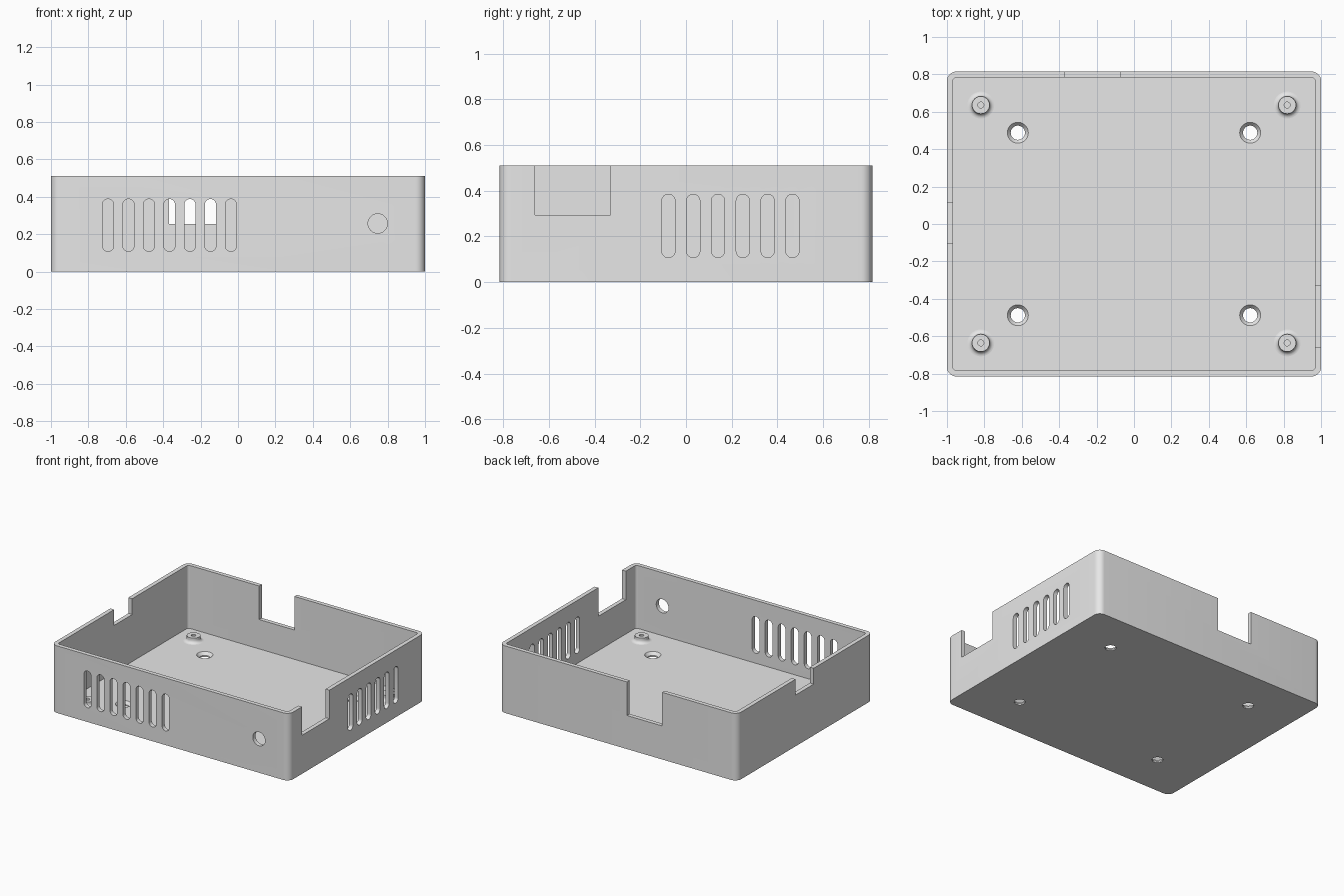
import bpy, bmesh
from math import pi, cos, sin, radians
from mathutils import Matrix, Vector

if "Cube" in bpy.data.objects:
    bpy.data.objects.remove(bpy.data.objects["Cube"], do_unlink=True)

LENGTH, DEPTH, HEIGHT = 2.0, 1.63, 0.51
WALL, FLOOR = 0.032, 0.032

grey = bpy.data.materials.new("light grey plastic")
grey.use_nodes = True
grey.diffuse_color = (0.8, 0.8, 0.8, 1)
grey.node_tree.nodes["Principled BSDF"].inputs["Base Color"].default_value = grey.diffuse_color

# Directions in which an outline is extruded: (first axis, second axis, depth axis)
UP = ((1, 0, 0), (0, 1, 0), (0, 0, 1))
FRONT = ((1, 0, 0), (0, 0, 1), (0, -1, 0))
SIDE = ((0, 1, 0), (0, 0, 1), (1, 0, 0))


def finish(name, bm):
    bmesh.ops.recalc_face_normals(bm, faces=bm.faces)
    mesh = bpy.data.meshes.new(name)
    bm.to_mesh(mesh)
    bm.free()
    mesh.materials.append(grey)
    ob = bpy.data.objects.new(name, mesh)
    bpy.context.collection.objects.link(ob)
    return ob


def outline(w, h, r, steps=8):
    """Rectangle with rounded corners; a slot or circle when r is half a side."""
    if r == 0:
        return [(-w / 2, -h / 2), (w / 2, -h / 2), (w / 2, h / 2), (-w / 2, h / 2)]
    pts = []
    for i, (sx, sy) in enumerate([(1, 1), (-1, 1), (-1, -1), (1, -1)]):
        for k in range(steps + 1):
            a = (i + k / steps) * pi / 2
            p = (round(sx * (w / 2 - r) + r * cos(a), 6),
                 round(sy * (h / 2 - r) + r * sin(a), 6))
            if not pts or (p != pts[-1] and p != pts[0]):
                pts.append(p)
    return pts


def prism(name, w, h, r, centre, axes, d0, d1):
    """Rounded outline centred on two axes, extruded along the third from d0 to d1."""
    u, v, n = map(Vector, axes)
    bm = bmesh.new()
    origin = u * centre[0] + v * centre[1]
    rings = [[bm.verts.new(origin + u * a + v * b + n * d) for a, b in outline(w, h, r)]
             for d in (d0, d1)]
    count = len(rings[0])
    for ring in rings:
        bm.faces.new(ring)
    for i in range(count):
        j = (i + 1) % count
        bm.faces.new((rings[0][i], rings[0][j], rings[1][j], rings[1][i]))
    return finish(name, bm)


def lathe(name, profile, x, y, steps=32):
    bm = bmesh.new()
    vs = [bm.verts.new((r, 0, z)) for r, z in profile]
    edges = [bm.edges.new(pair) for pair in zip(vs, vs[1:])]
    bmesh.ops.spin(bm, geom=vs + edges, cent=(0, 0, 0), axis=(0, 0, 1),
                   angle=2 * pi, steps=steps)
    bmesh.ops.remove_doubles(bm, verts=bm.verts, dist=1e-5)
    bmesh.ops.translate(bm, verts=bm.verts, vec=(x, y, 0))
    return finish(name, bm)


def cut(target, cutter):
    mod = target.modifiers.new("cut", "BOOLEAN")
    mod.operation, mod.solver, mod.object = "DIFFERENCE", "EXACT", cutter
    bpy.context.view_layer.objects.active = target
    bpy.ops.object.modifier_apply(modifier=mod.name)
    bpy.data.objects.remove(cutter, do_unlink=True)


# Open tray with rounded corners
case = prism("case_tray", LENGTH, DEPTH, 0.05, (0, 0), UP, 0, HEIGHT)
cut(case, prism("cavity", LENGTH - 2 * WALL, DEPTH - 2 * WALL, 0.018, (0, 0), UP, FLOOR, 0.7))

# Vent slots in the front wall and the left wall
for i in range(7):
    cut(case, prism("front_slot", 0.06, 0.28, 0.03, (-0.695 + 0.1095 * i, 0.248), FRONT, 0.7, 0.9))
for i in range(6):
    cut(case, prism("side_slot", 0.058, 0.277, 0.029, (-0.077 + 0.1085 * i, 0.246), SIDE, 0.9, 1.1))

# Round socket opening in the front wall
cut(case, prism("socket_hole", 0.104, 0.104, 0.052, (0.747, 0.257), FRONT, 0.7, 0.9))


# Connector notches open at the rim: from, to, bottom
def notch(a, b, bottom, axes, d0, d1):
    top = 0.6
    cut(case, prism("notch", b - a, top - bottom, 0, ((a + b) / 2, (top + bottom) / 2), axes, d0, d1))


notch(-0.37, -0.075, 0.255, FRONT, -0.9, -0.7)
notch(-0.66, -0.33, 0.293, SIDE, 0.9, 1.1)
notch(-0.105, 0.112, 0.39, SIDE, -1.1, -0.9)

# Countersunk screw holes and standoffs, one of each near every corner
sink = [(0, -0.05), (0.038, -0.05), (0.038, 0.01), (0.056, FLOOR), (0.056, 0.06), (0, 0.06)]
fillet = [(0.072 - 0.025 * cos(radians(a)), 0.057 - 0.025 * sin(radians(a)))
          for a in range(0, 91, 15)]
post = [(0, 0.034), (0.016, 0.034), (0.016, 0.072), (0.047, 0.072)] + fillet
for sx, side in ((1, "left"), (-1, "right")):
    for sy, end in ((1, "back"), (-1, "front")):
        cut(case, lathe("screw_hole", sink, 0.621 * sx, 0.488 * sy))
        lathe(f"standoff_{end}_{side}", post, 0.819 * sx, 0.636 * sy)

# Smooth the curved parts, keep edges sharp
for ob in [o for o in bpy.data.objects if o.name.startswith(("case", "standoff"))]:
    bpy.ops.object.select_all(action="DESELECT")
    ob.select_set(True)
    bpy.context.view_layer.objects.active = ob
    bpy.ops.object.shade_smooth_by_angle(angle=radians(30))
